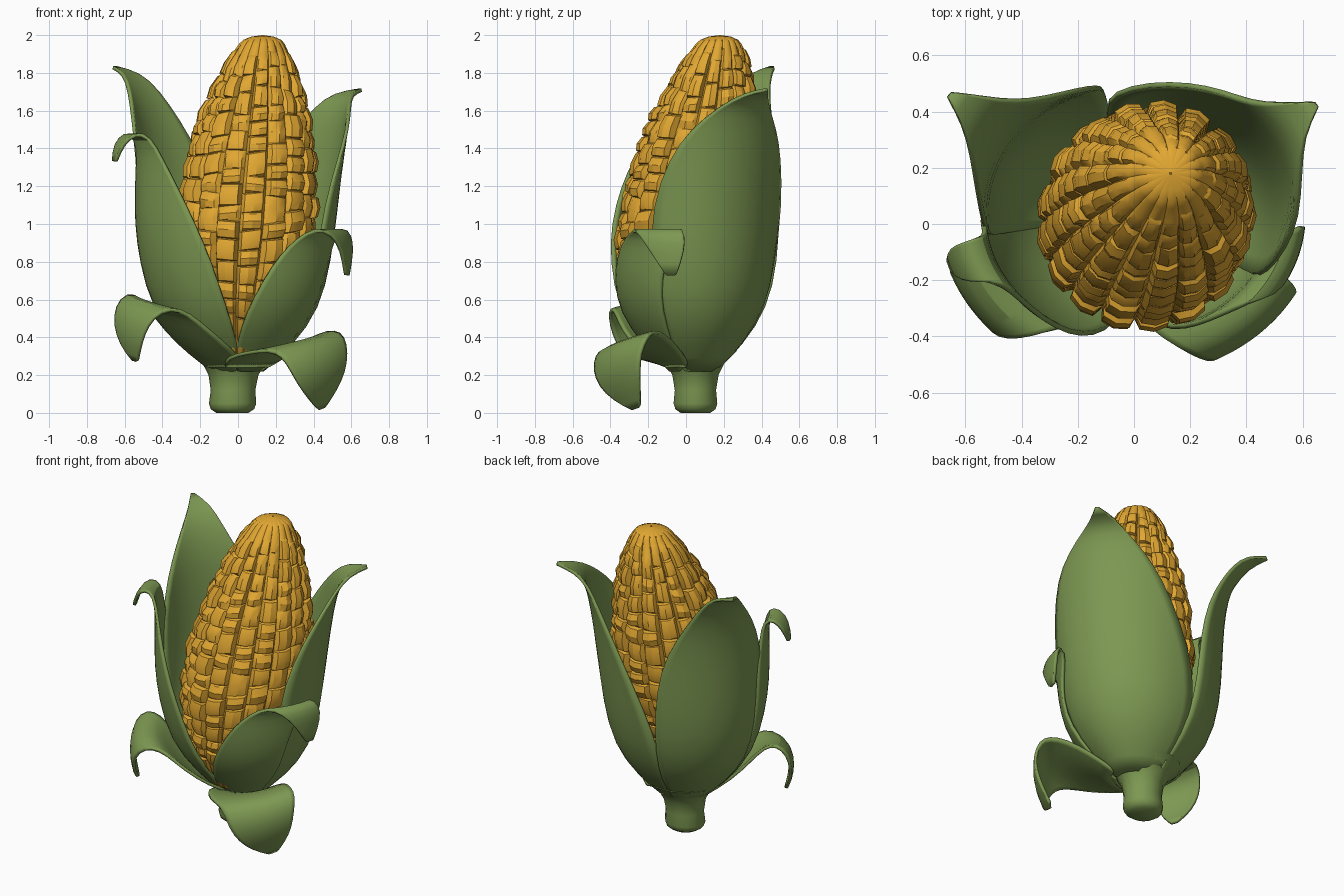
import bpy, bmesh, math, random
from mathutils import Vector

if "Cube" in bpy.data.objects:
    bpy.data.objects.remove(bpy.data.objects["Cube"])

random.seed(4)


def material(name, rgb):
    m = bpy.data.materials.new(name)
    m.diffuse_color = (*rgb, 1)
    m.use_nodes = True
    m.node_tree.nodes["Principled BSDF"].inputs["Base Color"].default_value = m.diffuse_color
    return m


GREEN = material("husk green", (0.205, 0.315, 0.085))
YELLOW = material("kernel yellow", (0.75, 0.385, 0.032))


def finish(name, bm, mat, angle):
    me = bpy.data.meshes.new(name)
    bm.to_mesh(me)
    bm.free()
    me.materials.append(mat)
    ob = bpy.data.objects.new(name, me)
    bpy.context.collection.objects.link(ob)
    bpy.ops.object.select_all(action='DESELECT')
    ob.select_set(True)
    bpy.context.view_layer.objects.active = ob
    bpy.ops.object.shade_smooth_by_angle(angle=math.radians(angle))
    return ob


def bridge(bm, rows, closed):
    """Quads between neighbouring rows of vertices."""
    n = len(rows[0])
    for a, b in zip(rows, rows[1:]):
        for j in range(n if closed else n - 1):
            k = (j + 1) % n
            bm.faces.new((a[j], a[k], b[k], b[j]))


def leaf(name, rows, offset=0.0, tilt=0.0, cols=9):
    """Curved sheet around the cob; rows are (radius, z, angle, half angle)."""
    bm = bmesh.new()
    grid = []
    for i, (r, z, a, h) in enumerate(rows):
        line = []
        for j in range(cols):
            s = 2 * j / (cols - 1) - 1
            t = math.radians(a + h * s)
            q = r + offset
            dz = tilt * s * min(1, i / 2) * min(1, h / 20)
            line.append(bm.verts.new((q * math.cos(t), 0.04 + 0.88 * q * math.sin(t), z + dz)))
        grid.append(line)
    bridge(bm, grid, False)
    ob = finish(name, bm, GREEN, 60)
    sub = ob.modifiers.new("smooth", 'SUBSURF')
    sub.levels = sub.render_levels = 1
    sol = ob.modifiers.new("thickness", 'SOLIDIFY')
    sol.thickness = 0.018
    sol.offset = -1


# Cob: leaning lathe of grooved columns, each stepped into kernels
profile = [(0.3, 0.08), (0.4, 0.16), (0.5, 0.235), (0.6, 0.295), (0.8, 0.352), (1.0, 0.378),
           (1.2, 0.37), (1.4, 0.342), (1.6, 0.287), (1.75, 0.23), (1.86, 0.182),
           (1.93, 0.145), (1.975, 0.1), (1.992, 0.06), (2.0, 0.0)]


def cob_radius(z):
    for (z0, r0), (z1, r1) in zip(profile, profile[1:]):
        if z <= z1:
            return r0 + (r1 - r0) * (z - z0) / (z1 - z0)
    return 0


def cob_point(z, r, t):
    u = max(0, (z - 0.3) / 1.7)
    return Vector((0.13 * u ** 1.3 + r * math.cos(t), -0.1 + 0.28 * u + r * math.sin(t), z))


COLUMNS = 17
CROSS = [(-1, 0.036), (-0.72, 0.007), (0, -0.003), (0.72, 0.007), (1, 0.036)]
bm = bmesh.new()
for c in range(COLUMNS):
    rings = []

    def ring(z, lift, skew=0.0):
        fade = min(1, (cob_radius(z) / 0.25) ** 2)
        line = []
        for s, depth in CROSS:
            edge = abs(s) == 1
            zz = z + skew * s
            r = max(0.004, cob_radius(zz) + fade * ((0 if edge else lift) - depth))
            t = 2 * math.pi * (c + 0.5 * s) / COLUMNS
            line.append(bm.verts.new(cob_point(zz, r, t)))
        rings.append(line)

    z = 0.3
    while z < 1.86:
        top = min(1.93, z + random.uniform(0.075, 0.135))
        lift, skew = random.uniform(-0.014, 0.012), random.uniform(-0.01, 0.01)
        ring(z + 0.006, lift - 0.006, skew)
        ring((z + top) / 2, lift + 0.006, skew)
        ring(top - 0.006, lift - 0.006, skew)
        ring(top, -0.022, skew)
        z = top
    for z in (1.955, 1.975, 1.992, 2.0):
        ring(z, 0)
    bridge(bm, rings, False)
finish("corn_cob", bm, YELLOW, 30)

# Stalk
bm = bmesh.new()
rings = []
for z, r in [(0, 0.085), (0.02, 0.115), (0.05, 0.125), (0.12, 0.118), (0.2, 0.132),
             (0.27, 0.17), (0.33, 0.24)]:
    rings.append([bm.verts.new((-0.03 * (1 - z) + r * math.cos(j * math.pi / 7),
                                0.05 + 0.95 * r * math.sin(j * math.pi / 7), z))
                  for j in range(14)])
bridge(bm, rings, True)
bm.faces.new(rings[0][::-1])
bm.faces.new(rings[-1])
finish("stalk", bm, GREEN, 40)

# Tall back husk leaves
leaf("right_husk_leaf", [
    (0.14, 0.22, 37, 67), (0.3, 0.36, 37, 67), (0.44, 0.55, 37, 67), (0.5, 0.8, 34, 65),
    (0.535, 1.1, 28, 56), (0.565, 1.35, 27, 42), (0.59, 1.5, 28, 30), (0.62, 1.62, 31, 16),
    (0.68, 1.68, 34, 7), (0.785, 1.70, 34, 1)])
leaf("left_husk_leaf", [
    (0.14, 0.22, 146, 44), (0.3, 0.36, 146, 44), (0.45, 0.55, 146, 44), (0.515, 0.8, 146, 44),
    (0.53, 1.1, 147, 43), (0.54, 1.35, 148, 37), (0.565, 1.55, 148, 24), (0.62, 1.7, 146, 13),
    (0.7, 1.79, 144, 6), (0.81, 1.82, 144, 1)], 0.004)

# Front husk leaves with curled tips
leaf("front_left_husk_leaf", [
    (0.14, 0.22, 227, 45), (0.3, 0.36, 227, 43), (0.45, 0.55, 223, 39), (0.515, 0.8, 219, 35),
    (0.54, 1.0, 214, 31), (0.54, 1.2, 208, 25), (0.535, 1.35, 205, 16), (0.55, 1.46, 201, 11),
    (0.6, 1.47, 199, 8), (0.65, 1.42, 198, 6), (0.67, 1.33, 198, 2)], 0.008)
leaf("front_right_husk_leaf", [
    (0.14, 0.22, 299, 35), (0.3, 0.36, 301, 33), (0.44, 0.53, 305, 29), (0.49, 0.7, 311, 25),
    (0.505, 0.83, 319, 23), (0.515, 0.92, 328, 21), (0.545, 0.97, 335, 17), (0.58, 0.94, 341, 14),
    (0.59, 0.86, 345, 10), (0.575, 0.73, 347, 3)], 0.008)

# Low drooping leaves beside the stalk
leaf("low_left_leaf", [
    (0.16, 0.24, 228, 55), (0.33, 0.35, 226, 38), (0.45, 0.47, 222, 28), (0.53, 0.56, 218, 23),
    (0.6, 0.585, 215, 19), (0.66, 0.53, 213, 15), (0.675, 0.44, 212, 12), (0.66, 0.35, 212, 8),
    (0.63, 0.28, 213, 2)], 0.01, -0.04)
leaf("low_right_leaf", [
    (0.16, 0.24, 298, 55), (0.32, 0.31, 302, 42), (0.46, 0.36, 307, 31), (0.56, 0.375, 311, 24),
    (0.61, 0.345, 313, 21), (0.64, 0.27, 313, 18), (0.63, 0.18, 315, 15), (0.59, 0.1, 318, 10),
    (0.54, 0.03, 322, 3)], 0.01, 0.05)
